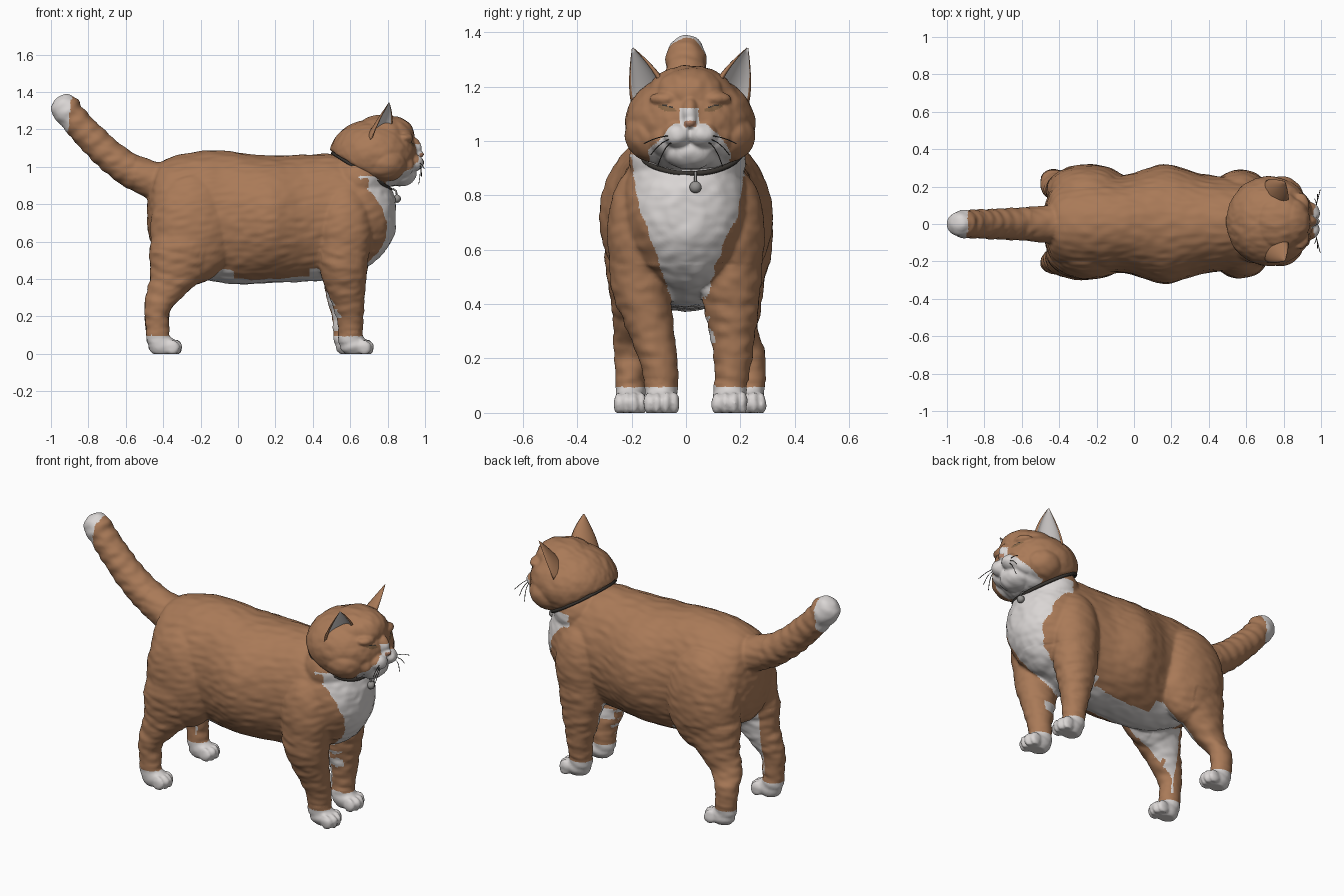
import bpy, bmesh, math
from mathutils import Vector, Matrix, noise

if "Cube" in bpy.data.objects:
    bpy.data.objects.remove(bpy.data.objects["Cube"])


def material(name, rgb):
    m = bpy.data.materials.new(name)
    m.diffuse_color = (*rgb, 1)
    m.use_nodes = True
    m.node_tree.nodes["Principled BSDF"].inputs["Base Color"].default_value = m.diffuse_color
    return m


FUR = material("ginger_fur", (0.40, 0.195, 0.097))
WHITE = material("white_fur", (0.70, 0.67, 0.66))
DARK = material("dark_brown", (0.04, 0.035, 0.03))
EYE = material("eye_brown", (0.24, 0.13, 0.06))
NOSE = material("nose_pink", (0.42, 0.21, 0.13))
METAL = material("bell_grey", (0.30, 0.29, 0.28))
HEAD_Y = 0.015


def blob(bm, c, r):
    mat = Matrix.Translation(c) @ Matrix.Diagonal((*r, 1))
    bmesh.ops.create_icosphere(bm, subdivisions=4, radius=1, matrix=mat)


def loft(bm, rings, steps=5, sides=32):
    """Closed tube through rings of (centre, u axis, v axis), smoothly interpolated."""
    loops = []
    n = len(rings)
    for i in range(n - 1):
        quad = [rings[max(i - 1, 0)], rings[i], rings[i + 1], rings[min(i + 2, n - 1)]]
        for s in range(steps + (i == n - 2)):
            t = s / steps
            w = (-t + 2*t*t - t**3, 2 - 5*t*t + 3*t**3, t + 4*t*t - 3*t**3, t**3 - t*t)
            c, u, v = [sum((Vector(q[k]) * (f / 2) for q, f in zip(quad, w)), Vector()) for k in range(3)]
            loops.append([bm.verts.new(c + u * math.cos(a) + v * math.sin(a))
                          for a in (2 * math.pi * j / sides for j in range(sides))])
    for A, B in zip(loops, loops[1:]):
        for j in range(sides):
            k = (j + 1) % sides
            bm.faces.new((A[j], A[k], B[k], B[j]))
    bm.faces.new(loops[0])
    bm.faces.new(loops[-1])


def link(name, mesh, mats):
    for m in mats:
        mesh.materials.append(m)
    o = bpy.data.objects.new(name, mesh)
    bpy.context.collection.objects.link(o)
    for p in mesh.polygons:
        p.use_smooth = True
    return o


def plain(name, bm, mats):
    bmesh.ops.recalc_face_normals(bm, faces=bm.faces[:])
    me = bpy.data.meshes.new(name)
    bm.to_mesh(me)
    bm.free()
    return link(name, me, mats)


def sculpt(name, bm, voxel, relief, paint, mats, iters=4):
    """Fuse the volumes into one skin, add fur relief, then paint faces by rule."""
    o = plain(name + "_volume", bm, [])
    mod = o.modifiers.new("fuse", 'REMESH')
    mod.mode = 'VOXEL'
    mod.voxel_size = voxel
    mod = o.modifiers.new("soften", 'SMOOTH')
    mod.factor, mod.iterations = 0.5, iters
    bpy.context.view_layer.update()
    me = bpy.data.meshes.new_from_object(o.evaluated_get(bpy.context.evaluated_depsgraph_get()))
    bpy.data.objects.remove(o)
    normals = [v.normal.copy() for v in me.vertices]
    for v, nrm in zip(me.vertices, normals):
        v.co += nrm * relief(v.co)
        v.co.z = max(v.co.z, 0)
    me.update()
    o = link(name, me, mats)
    for p in me.polygons:
        p.material_index = paint(p.center, p.normal)
    return o


def table(pts, z):
    """Linear lookup in (z, value) pairs sorted by z."""
    for (a, p), (b, q) in zip(pts, pts[1:]):
        if a <= z <= b:
            return p + (q - p) * (z - a) / (b - a)
    return 0


# --- body: torso, neck, legs, paws, tail ---
bm = bmesh.new()
TORSO = [(-.485, .75, .05, .07), (-.465, .75, .14, .16), (-.43, .77, .20, .24), (-.35, .77, .24, .285),
         (-.2, .745, .262, .34), (-.05, .73, .262, .355), (.06, .72, .295, .348), (.18, .72, .32, .34),
         (.35, .725, .27, .34), (.5, .735, .25, .335), (.62, .745, .24, .30), (.72, .745, .21, .26),
         (.80, .745, .15, .175), (.842, .74, .06, .09)]
loft(bm, [((x, 0, z), (0, ry, 0), (0, 0, rz)) for x, z, ry, rz in TORSO])
blob(bm, (.645, .005, .93), (.165, .215, .16))


def leg(rows):
    loft(bm, [((x, y, z), (rx, 0, 0), (0, ry, 0)) for x, y, z, rx, ry in rows])


def paw(x, y, k):
    blob(bm, (x, y, .045), (.075, .062 * k, .058))
    for i, dx in enumerate((0, .016, .016, 0)):
        blob(bm, (x + .056 + dx, y + (i - 1.5) * .032 * k, .035), (.036, .019 * k, .042))


for s, fy, fx, hy in ((-1, -.09, .60, -.205), (1, .16, .575, .235)):
    blob(bm, (.57, s * .165, .66), (.15, .125, .25))
    leg([(.565, s * .165, .60, .14, .12), (.565, s * .165, .46, .13, .11),
         ((.56 + fx) / 2, (s * .14 + fy) / 2 + s * .02, .32, .098, .09),
         (fx, fy + s * .01, .18, .07, .068), (fx, fy, .06, .064, .06)])
    paw(fx + .02, fy, 1)
    blob(bm, (-.245, s * .17 + .012, .67), (.225, .138, .30))
    leg([(-.25, s * .17, .72, .17, .10), (-.28, s * .18, .57, .192, .12), (-.325, s * .185, .42, .145, .095),
         (-.40, s * .195, .3, .096, .072), (-.432, hy, .22, .068, .06), (-.428, hy, .06, .06, .054)])
    paw(-.405, hy, .9)

TAIL = [(-.36, .90, .12), (-.47, .935, .101), (-.58, .985, .09), (-.68, 1.055, .084),
        (-.77, 1.14, .08), (-.85, 1.225, .077), (-.915, 1.305, .074)]
rings = []
for i, (x, z, r) in enumerate(TAIL):
    a, b = TAIL[max(i - 1, 0)], TAIL[min(i + 1, len(TAIL) - 1)]
    d = Vector((b[0] - a[0], 0, b[1] - a[1])).normalized()
    rings.append(((x, 0, z), (0, r, 0), Vector((-d.z, 0, d.x)) * r))
loft(bm, rings)
blob(bm, (-.918, 0, 1.308), (.080, .072, .080))


def body_relief(c):
    h = noise.noise((c.x * 12 + c.z * 10, c.y * 22, c.z * 30 - c.x * 8)) * .004
    if .12 < c.z < .55 and (c.x < -.2 or c.x > .45):
        h += .006 * noise.noise((c.x * 8, c.y * 8, c.z * 24 + c.x * 6))
    if c.x < -.55 and c.z > .85:
        h += .0018 * math.sin((c.x - c.z) * 62)
    return h


CHEST = [(.36, .04), (.5, .09), (.6, .12), (.75, .185), (.95, .215)]


def body_paint(c, n):
    j = noise.noise(c * 16) * .014
    inward = n.y * (1 if c.y > 0 else -1) < -.3
    belly = .105 if -.02 < c.x < .38 else .16
    white = (c.z < .095 + j * .5
             or (c.x < -.885 - (1.38 - c.z) * .15 + j and c.z > 1.18)
             or (c.x > .62 and abs(c.y - .01) + j < table(CHEST, c.z) and n.x > -.2)
             or (-.32 < c.x < .62 and c.z < .48 and abs(c.y) < belly + j and n.z < -.3)
             or (-.41 < c.x < -.08 and .14 < c.z < .58 and inward and n.x < .45)
             or (.52 < c.x < .61 and .25 < c.z < .31 + j and -.08 < c.y < 0)
             or (.50 < c.x < .62 and .26 < c.z < .30 + j and 0 < c.y < .11)
             or (.40 < c.x < .54 + j and .12 < c.z < .43 and 0 < c.y < .15))
    return int(white)


sculpt("body", bm, .009, body_relief, body_paint, [FUR, WHITE])

# --- head: skull, forehead, muzzle, chin, cut flat along the collar line ---
bm = bmesh.new()
Y = HEAD_Y
blob(bm, (.725, Y, 1.065), (.235, .24, .19))
blob(bm, (.77, Y, 1.16), (.155, .165, .118))
blob(bm, (.835, Y, 1.17), (.107, .13, .098))
blob(bm, (.93, Y, 1.10), (.05, .033, .06))
blob(bm, (.957, Y, 1.066), (.038, .026, .022))
blob(bm, (.865, Y, .96), (.09, .10, .065))
for s in (-1, 1):
    blob(bm, (.925, Y + s * .045, 1.022), (.068, .058, .05))
    blob(bm, (.785, Y + s * .125, 1.02), (.12, .115, .10))
    blob(bm, (.86, Y + s * .085, 1.01), (.085, .075, .07))
    blob(bm, (.885, Y + s * .085, 1.155), (.052, .065, .028))
    blob(bm, (.885, Y + s * .10, 1.085), (.045, .05, .028))
cut_n = Vector((-.53, 0, -.848))
cut_c = Vector((.66, Y, .985))
for v in bm.verts:
    d = (v.co - cut_c).dot(cut_n)
    if d > 0:
        v.co -= cut_n * d


def head_relief(c):
    return noise.noise((c.x * 16, c.y * 32, c.z * 24)) * .004


def head_paint(c, n):
    y = abs(c.y - Y)
    j = noise.noise(c * 18) * .012
    if c.x > .965 and 1.052 < c.z < 1.074 and y < .022:
        return 4
    dz = c.z - 1.120 - .25 * (y - .085)
    if c.x > .84 and ((y - .085) / .034) ** 2 + (dz / .011) ** 2 < 1:
        return 2 if dz > .006 else 3
    if c.x > .88 and 1.05 < c.z < 1.12 and y < .034 + j:
        return 1
    return int(c.x > .79 and y < min(.15, .055 + 1.064 - c.z) + j and c.z < 1.064)


sculpt("head", bm, .0065, head_relief, head_paint, [FUR, WHITE, DARK, EYE, NOSE], 3)

# --- ears: cupped shells, white inside ---
for s, side in ((-1, "left"), (1, "right")):
    bm = bmesh.new()
    U = Vector((-.085, s * .085, -.05)).normalized()
    F = Vector((.72, s * .65, -.1)).normalized()
    base, tip = Vector((.765, Y + s * .16, 1.175)), Vector((.808, Y + s * .212, 1.342))
    rows, N = [], 12
    for i in range(11):
        t = i / 10
        w, d = .085 * (1 - t ** 1.5) + .003, .07 * (1 - t) + .004
        c = base.lerp(tip, t)
        arc = [math.pi * k / N for k in range(N + 1)]
        outer = [c + U * w * math.cos(a) - F * d * math.sin(a) for a in arc]
        inner = [c + U * w * .84 * math.cos(a) - F * d * .6 * math.sin(a) for a in reversed(arc)]
        rows.append([bm.verts.new(p) for p in outer + inner])
    m = len(rows[0])
    for A, B in zip(rows, rows[1:]):
        for k in range(m):
            f = bm.faces.new((A[k], A[(k + 1) % m], B[(k + 1) % m], B[k]))
            f.material_index = int(N < k < m - 1)
    bm.faces.new(rows[-1])
    bm.faces.new(rows[0])
    plain(side + "_ear", bm, [FUR, WHITE])


def wire(name, paths, radius, mat, cyclic=False):
    cu = bpy.data.curves.new(name, 'CURVE')
    cu.dimensions = '3D'
    cu.bevel_depth, cu.bevel_resolution = radius, 2
    for pts in paths:
        sp = cu.splines.new('POLY')
        sp.points.add(len(pts) - 1)
        for p, q in zip(sp.points, pts):
            p.co = (*q, 1)
        sp.use_cyclic_u = cyclic
    cu.materials.append(mat)
    o = bpy.data.objects.new(name, cu)
    bpy.context.collection.objects.link(o)


# --- collar, bell, whiskers ---
slope = Vector((.848, 0, -.53))
centre = cut_c + cut_n * .006 + slope * .006
wire("collar", [[centre + slope * .183 * math.cos(a) + Vector((0, .197 * math.sin(a), 0))
                 for a in (2 * math.pi * k / 64 for k in range(64))]], .0095, DARK, True)
bm = bmesh.new()
blob(bm, (.85, .035, .83), (.021, .022, .022))
plain("bell", bm, [METAL])
wire("bell_ring", [[(.828, .035, .885), (.845, .035, .87), (.85, .035, .845)]], .005, METAL)
whiskers = []
for s in (-1, 1):
    for k in range(3):
        whiskers.append([(.968 + .028 * t - .015 * t * t * k, Y + s * (.06 + (.11 - .025 * k) * t),
                          1.02 - .012 * k - (.03 + .03 * k) * t * t) for t in (0, .25, .5, .75, 1)])
wire("whiskers", whiskers, .0018, DARK)
